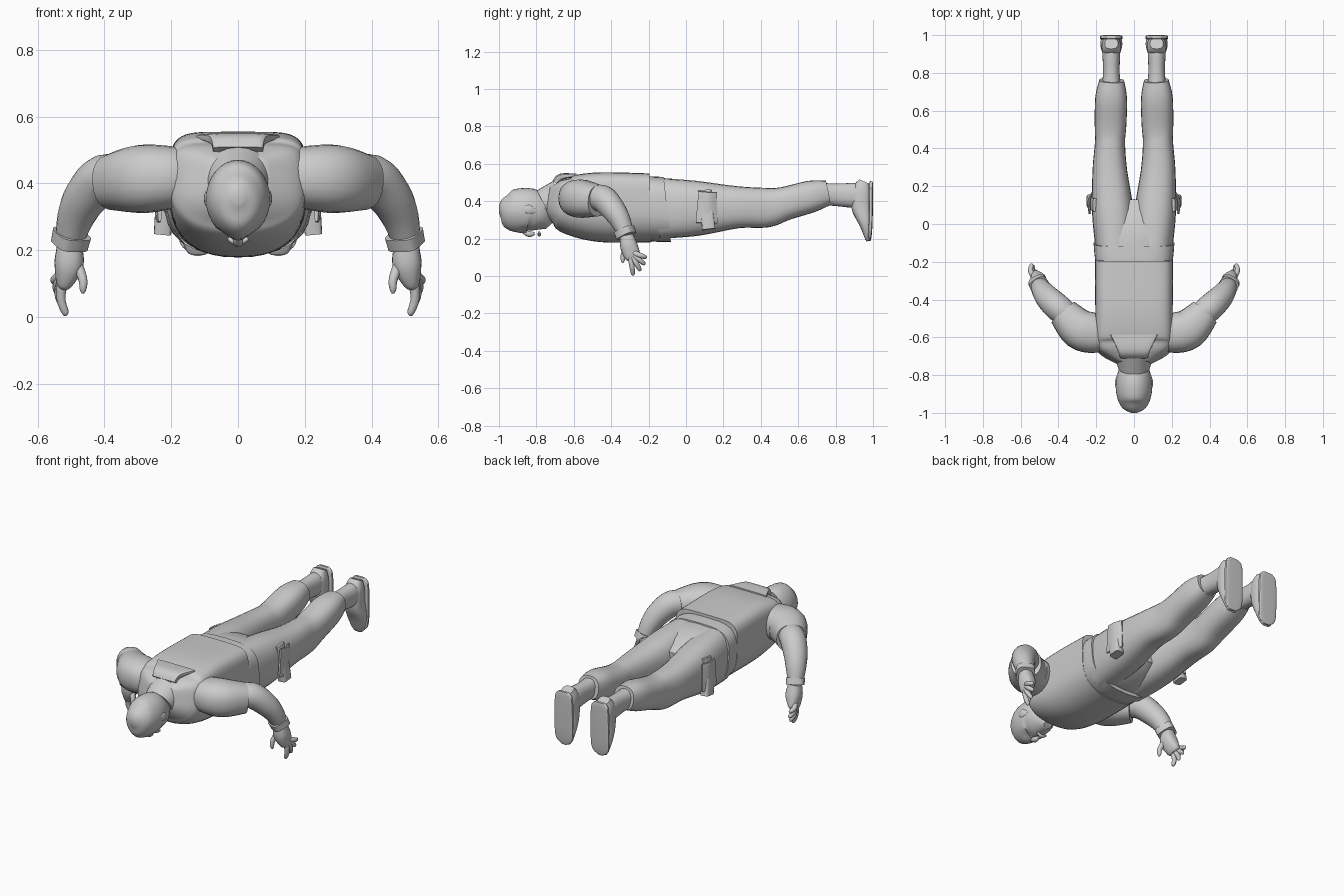
import bpy, bmesh, math
from mathutils import Vector

cube = bpy.data.objects.get("Cube")
if cube:
    bpy.data.objects.remove(cube, do_unlink=True)


def spline(rows, i, t):
    """Catmull-Rom blend between station i and the next one."""
    last = len(rows) - 1
    before, start, end, after = (rows[max(0, min(last, i + k))] for k in (-1, 0, 1, 2))
    blended = []
    for a, b, c, d in zip(before, start, end, after):
        leave, arrive = (c - a) / 2, (d - b) / 2
        ease = t * t * (3 - 2 * t)
        blended.append(b + (c - b) * ease + leave * t * (1 - t) ** 2 - arrive * t * t * (1 - t))
    return blended


def finish(name, bm, mirror):
    """Turn a bmesh into a smooth object, optionally mirrored to the other side."""
    bmesh.ops.recalc_face_normals(bm, faces=bm.faces)
    mesh = bpy.data.meshes.new(name)
    bm.to_mesh(mesh)
    bm.free()
    obj = bpy.data.objects.new(name, mesh)
    bpy.context.collection.objects.link(obj)
    if mirror:
        obj.modifiers.new("Mirror", "MIRROR").use_mirror_merge = False
    bpy.ops.object.select_all(action="DESELECT")
    obj.select_set(True)
    bpy.context.view_layer.objects.active = obj
    bpy.ops.object.shade_smooth_by_angle(angle=math.radians(40))


def tube(name, path, widths, heights=None, up=Vector((0, 0, 1)), upper=2, lower=None,
         sides=24, steps=4, shear=0, mirror=False, sculpt=None):
    """Skin superellipse rings along a path; heights are measured along the up vector."""
    heights = heights or widths
    lower = lower or upper
    stations = [(*point, w, h) for point, w, h in zip(path, widths, heights)]
    rows = [spline(stations, i, s / steps)
            for i in range(len(stations) - 1) for s in range(steps)]
    rows.append(stations[-1])
    centres = [Vector(row[:3]) for row in rows]
    bm = bmesh.new()
    rings = []
    for i, centre in enumerate(centres):
        tangent = centres[min(i + 1, len(rows) - 1)] - centres[max(i - 1, 0)]
        across = tangent.cross(up).normalized()
        upward = across.cross(tangent).normalized()
        width, height = rows[i][3:]
        ring = []
        for k in range(sides):
            angle = math.tau * k / sides
            c, s = math.cos(angle), math.sin(angle)
            power = 2 / (upper if s >= 0 else lower)
            co = (centre + across * width * math.copysign(abs(c) ** power, c)
                  + upward * height * math.copysign(abs(s) ** power, s))
            co.y -= shear * (co.z - centre.z)
            ring.append(bm.verts.new(co))
        rings.append(ring)
    for ring, following in zip(rings, rings[1:]):
        for k in range(sides):
            n = (k + 1) % sides
            bm.faces.new((ring[k], ring[n], following[n], following[k]))
    bm.faces.new(rings[0])
    bm.faces.new(rings[-1])
    if sculpt:
        sculpt(bm)
    finish(name, bm, mirror)


def spine(*points):
    """Points on the centre plane, given as y and z."""
    return [Vector((0, y, z)) for y, z in points]


def limb(*points):
    return [Vector(point) for point in points]


def eye_sockets(bm):
    for vert in bm.verts:
        for side in (-1, 1):
            eye = Vector((side * 0.037, -0.868, 0.25))
            vert.co.z += 0.014 * max(0, 1 - (vert.co - eye).length / 0.035)


forward = Vector((0, 1, 0))
outward = Vector((1, 0, 0))

# Head and neck
tube("head", spine((-1, .355), (-.98, .355), (-.94, .35), (-.88, .35), (-.82, .345),
                   (-.77, .31), (-.73, .27)),
     widths=[.015, .055, .082, .096, .093, .074, .025],
     heights=[.02, .065, .105, .12, .117, .09, .025],
     lower=1.8, sides=32, sculpt=eye_sockets)
tube("nose", spine((-.88, .245), (-.84, .225), (-.81, .228)),
     widths=[.006, .016, .008], heights=[.008, .016, .008], sides=12)
tube("mouth", limb((-.03, -.785, .235), (0, -.785, .222), (.03, -.785, .235)),
     widths=[.006, .01, .006], sides=12)
tube("ears", limb((.09, -.87, .36), (.093, -.84, .355), (.086, -.8, .345)),
     widths=[.004, .009, .004], heights=[.01, .025, .008], sides=12, mirror=True)
tube("neck", spine((-.64, .4), (-.8, .37)), widths=[.08, .072])
tube("collar", spine((-.66, .405), (-.71, .395), (-.76, .385)),
     widths=[.115, .098, .085], heights=[.105, .09, .075], shear=.3)

# Vest, back ridge and shirt hem
tube("vest", spine((-.74, .41), (-.68, .395), (-.61, .378), (-.45, .368), (-.19, .365)),
     widths=[.085, .187, .204, .205, .207], heights=[.07, .125, .162, .187, .184],
     upper=5.5, lower=2.4, sides=40, steps=6, shear=.04)
tube("back_ridge", spine((-.7, .5), (-.67, .53), (-.585, .54)),
     widths=[.075, .085, .125], heights=[.016, .018, .008], upper=5)
tube("shirt_hem", spine((-.24, .36), (-.17, .358), (-.1, .356)),
     widths=[.195, .208, .214], heights=[.17, .175, .174],
     upper=3.6, lower=2.5, sides=36, shear=.14)

# Trousers
tube("hips", spine((-.15, .362), (-.05, .362), (.05, .363), (.13, .364)),
     widths=[.2, .198, .16, .07], heights=[.163, .155, .125, .08], upper=3, lower=2.4)
hip, thigh = (.1, -.14, .362), (.112, .06, .362)
above_knee, knee, shin = (.128, .28, .368), (.127, .43, .366), (.124, .53, .388)
calf, cuff = (.121, .67, .426), (.118, .76, .445)
tube("trouser_legs", limb(hip, thigh, above_knee, knee, shin, calf, cuff),
     widths=[.102, .11, .092, .08, .084, .084, .066],
     heights=[.162, .147, .112, .106, .09, .085, .066], upper=2.5, mirror=True)
tube("thigh_pockets", limb((.205, .1, .46), (.217, .11, .35), (.226, .122, .25)),
     widths=[.012, .027, .026], heights=[.035] * 3, up=forward, upper=5, sides=16, mirror=True)
tube("pocket_flaps", limb((.235, .06, .37), (.238, .12, .365), (.222, .165, .365)),
     widths=[.006, .008, .005], heights=[.085] * 3, upper=5, sides=16, mirror=True)

# Boots: shaft, foot and sole
tube("boot_shafts", limb((.12, .68, .442), (.12, .8, .435), (.12, .9, .432), (.12, .96, .44)),
     widths=[.055, .044, .047, .045], heights=[.058, .06, .066, .055], upper=2.3, mirror=True)
tube("boot_feet", limb((.12, .955, .505), (.12, .94, .46), (.12, .938, .37),
                       (.12, .96, .28), (.12, .974, .2), (.12, .977, .19)),
     widths=[.035, .05, .053, .058, .036, .018], heights=[.03, .05, .054, .034, .016, .008],
     up=forward, upper=2.6, mirror=True)
tube("boot_soles", limb((.12, .99, .507), (.12, .989, .47), (.12, .987, .3),
                        (.12, .983, .22), (.12, .98, .188)),
     widths=[.03, .056, .06, .053, .015], heights=[.007, .011, .011, .01, .007],
     up=forward, upper=5, mirror=True)

# Arms
shoulder, elbow, wrist = (.21, -.577, .417), (.4, -.445, .415), (.505, -.318, .22)
tube("sleeves", limb((.15, -.575, .418), shoulder, (.29, -.555, .413), (.375, -.468, .403)),
     widths=[.09, .106, .107, .082], heights=[.085, .096, .102, .084], upper=2.3, mirror=True)
tube("forearms", limb((.33, -.505, .41), elbow, (.455, -.392, .36), (.487, -.35, .295), wrist),
     widths=[.066, .072, .066, .055, .041], mirror=True)
tube("wrist_cuffs", limb((.497, -.332, .25), (.505, -.318, .215)),
     widths=[.052, .05], upper=3.5, sides=16, mirror=True)

# Hands: palm, a fan of four fingers, and the thumb
tube("palms", limb(wrist, (.506, -.305, .16), (.52, -.285, .105), (.524, -.28, .09)),
     widths=[.036, .047, .042, .03], heights=[.036, .044, .026, .014],
     up=outward, upper=2.4, mirror=True)
finger_radii = [.017, .014, .011, .004]
palm_centre = Vector((0, -.3, .13))
for i, name in enumerate(("index", "middle", "ring", "little")):
    angle = math.radians(8 + 21 * i)
    reach = Vector((0, math.sin(angle), -math.cos(angle))) * (.126 - .011 * i)
    path = [palm_centre + reach * share + outward * x
            for share, x in ((.15, .525), (.6, .53 + .006 * i), (.93, .517 + .008 * i),
                             (1, .512 + .008 * i))]
    tube(name + "_fingers", path, finger_radii, up=outward, sides=10, mirror=True)
tube("thumbs", limb((.485, -.315, .165), (.465, -.335, .115), (.464, -.338, .085),
                    (.465, -.338, .07)), finger_radii, up=outward, sides=10, mirror=True)
